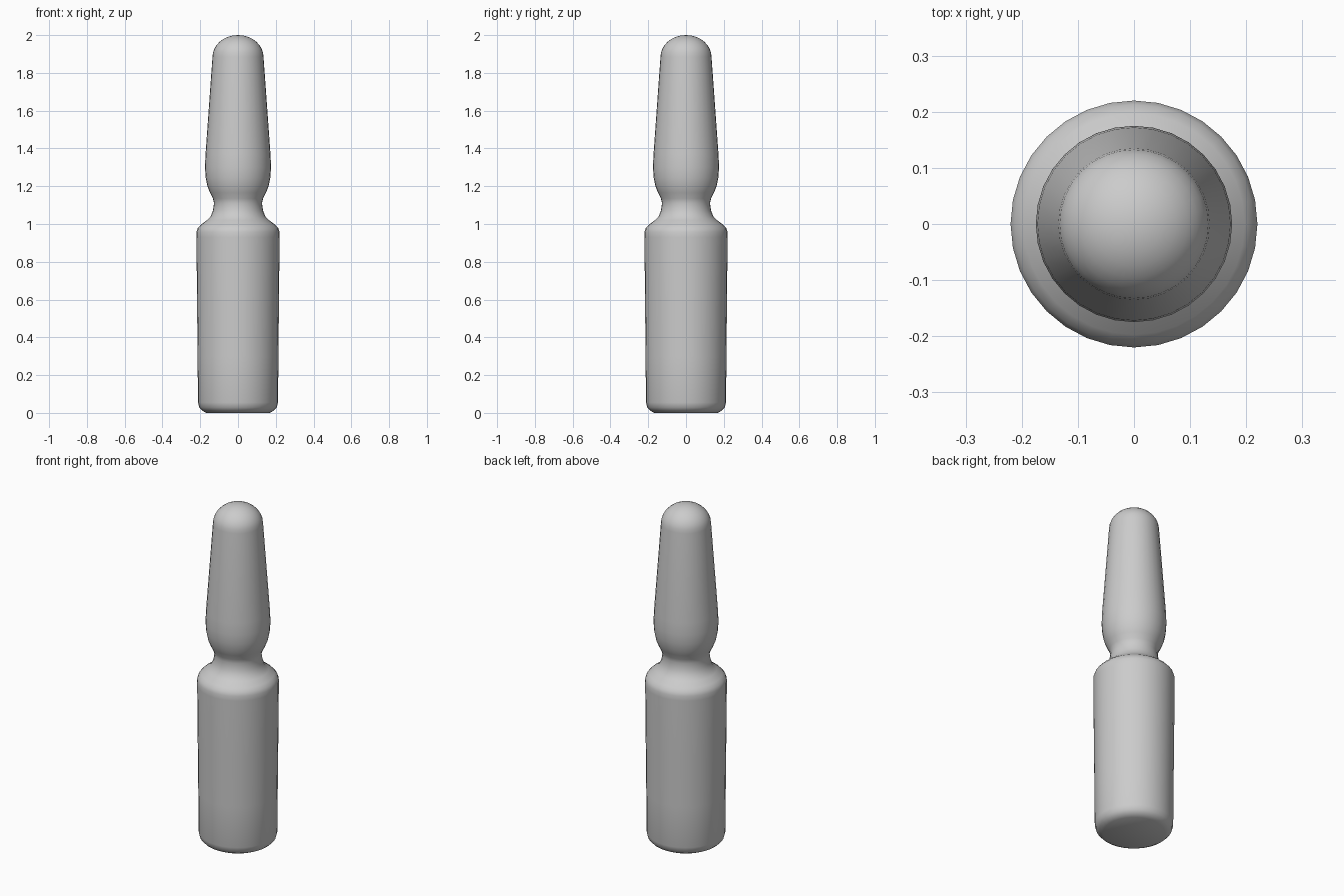
import bpy, bmesh, math

cube = bpy.data.objects.get("Cube")
if cube:
    bpy.data.objects.remove(cube, do_unlink=True)

SEGMENTS = 32

# Single grey colour
grey = bpy.data.materials.new("plain_grey")
grey.use_nodes = True
colour = (0.6, 0.6, 0.6, 1)
grey.diffuse_color = colour
grey.node_tree.nodes["Principled BSDF"].inputs["Base Color"].default_value = colour


def lathe(name, profile):
    """Spin a (radius, height) profile around z."""
    bm = bmesh.new()
    verts = [bm.verts.new((r, 0, z)) for r, z in profile]
    edges = [bm.edges.new(pair) for pair in zip(verts, verts[1:])]
    bmesh.ops.spin(bm, geom=verts + edges, cent=(0, 0, 0), axis=(0, 0, 1),
                   angle=math.tau, steps=SEGMENTS, use_merge=True)
    bmesh.ops.remove_doubles(bm, verts=bm.verts, dist=0.0005)
    bmesh.ops.recalc_face_normals(bm, faces=bm.faces)
    mesh = bpy.data.meshes.new(name)
    bm.to_mesh(mesh)
    bm.free()
    obj = bpy.data.objects.new(name, mesh)
    bpy.context.collection.objects.link(obj)
    mesh.materials.append(grey)
    bpy.ops.object.select_all(action="DESELECT")
    obj.select_set(True)
    bpy.context.view_layer.objects.active = obj
    bpy.ops.object.shade_smooth_by_angle(angle=math.radians(50))
    return obj


# Flat base, rounded foot and straight body
base = [(0, 0.004), (0.168, 0.004), (0.19, 0.012), (0.205, 0.028), (0.212, 0.055)]
body = [(0.214, 0.3), (0.217, 0.6), (0.22, 0.93)]

# Shoulder, narrow neck and bulb
shoulder = [(0.22, 0.958), (0.213, 0.978), (0.197, 0.996), (0.165, 1.02)]
neck = [(0.145, 1.04), (0.133, 1.07), (0.127, 1.11), (0.133, 1.135), (0.148, 1.165)]
bulb = [(0.162, 1.2), (0.171, 1.245), (0.175, 1.3), (0.172, 1.37)]

# Tapered stem ends in a round tip
TIP_RADIUS, TIP_START, TIP_TOP = 0.135, 1.885, 2.0
tip = []
for i in range(9):
    a = math.pi / 2 * i / 8
    tip.append((TIP_RADIUS * math.cos(a), TIP_START + (TIP_TOP - TIP_START) * math.sin(a)))
tip[-1] = (0, TIP_TOP)

ampoule = lathe("glass_ampoule", base + body + shoulder + neck + bulb + tip)

# Stand the flat base on the ground while keeping the top height
for v in ampoule.data.vertices:
    if v.co.z < 0.005:
        v.co.z = 0
